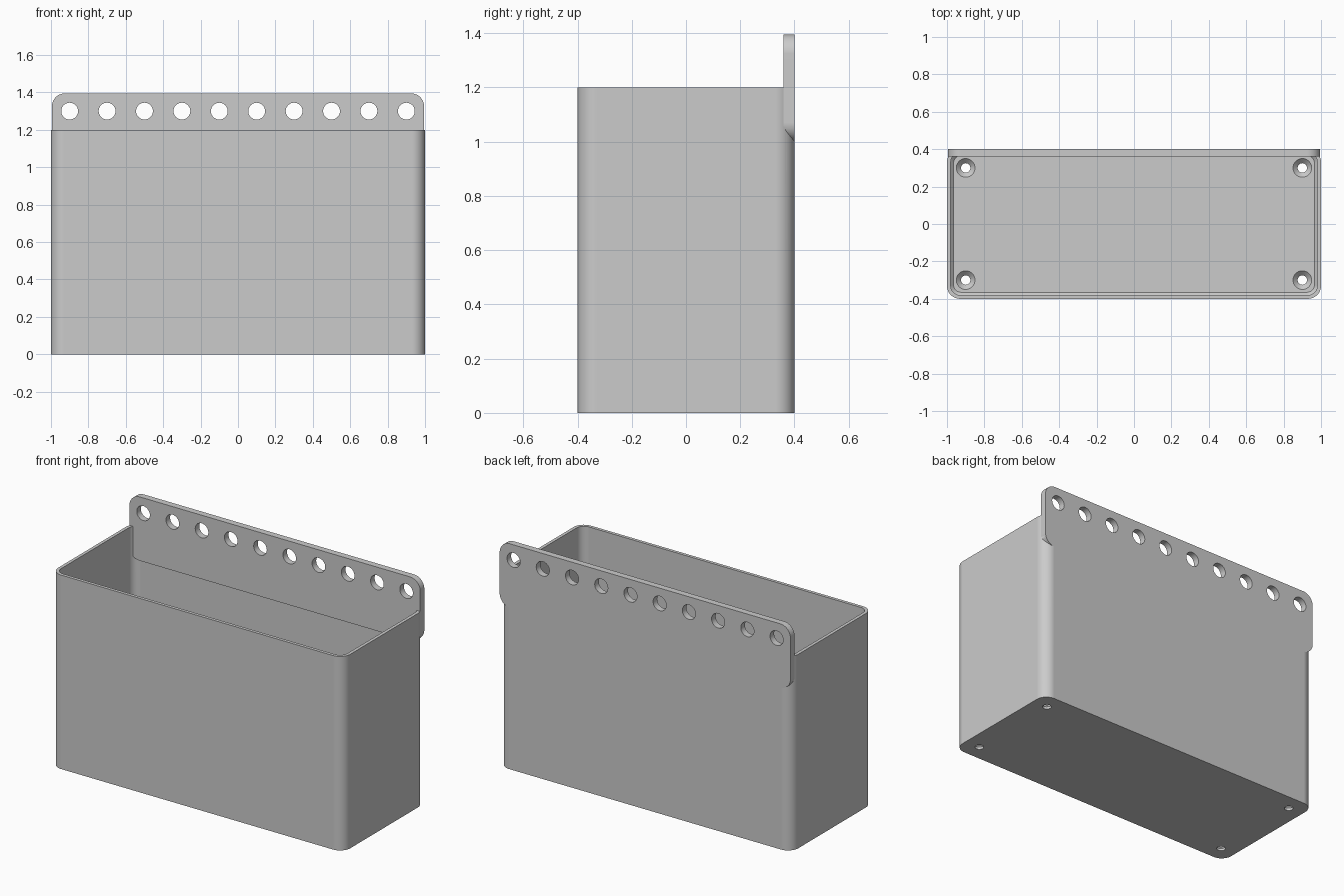
import bpy, bmesh
from math import cos, sin, pi
from mathutils import Matrix

if "Cube" in bpy.data.objects:
    bpy.data.objects.remove(bpy.data.objects["Cube"])

grey = bpy.data.materials.new("light grey")
grey.use_nodes = True
colour = (0.6, 0.6, 0.6, 1)
grey.diffuse_color = colour
grey.node_tree.nodes["Principled BSDF"].inputs["Base Color"].default_value = colour


def loft(name, levels, seg=12, matrix=Matrix()):
    """Solid through rounded rectangles given as (z, half x, half y, radius)."""
    bm = bmesh.new()
    rings = []
    for z, hx, hy, r in levels:
        ring = []
        for k, (sx, sy) in enumerate([(1, 1), (-1, 1), (-1, -1), (1, -1)]):
            for i in range(seg + 1):
                a = (k + i / seg) * pi / 2
                ring.append(bm.verts.new((sx * (hx - r) + r * cos(a),
                                          sy * (hy - r) + r * sin(a), z)))
        rings.append(ring)
    bm.faces.new(rings[0][::-1])
    bm.faces.new(rings[-1])
    for low, high in zip(rings, rings[1:]):
        for i in range(len(low)):
            j = (i + 1) % len(low)
            bm.faces.new((low[i], low[j], high[j], high[i]))
    bmesh.ops.remove_doubles(bm, verts=bm.verts, dist=1e-5)
    bmesh.ops.transform(bm, matrix=matrix, verts=bm.verts)
    bmesh.ops.recalc_face_normals(bm, faces=bm.faces)
    mesh = bpy.data.meshes.new(name)
    bm.to_mesh(mesh)
    bm.free()
    mesh.materials.append(grey)
    ob = bpy.data.objects.new(name, mesh)
    bpy.context.collection.objects.link(ob)
    return ob


def combine(target, tool, operation):
    """Apply a boolean and discard its tool."""
    tool.hide_render = True
    mod = target.modifiers.new("boolean", "BOOLEAN")
    mod.solver = "EXACT"
    mod.operation = operation
    mod.object = tool
    bpy.context.view_layer.objects.active = target
    bpy.ops.object.modifier_apply(modifier=mod.name)
    bpy.data.objects.remove(tool)


# Open bin with thin walls and a small bevel around the floor
floor = 0.04
bin_body = loft("bin", [(0, 1, 0.4, 0.07), (1.2, 1, 0.4, 0.07)])
cavity = loft("cavity", [(floor, 0.965, 0.365, 0.04),
                         (floor + 0.015, 0.98, 0.38, 0.05),
                         (1.3, 0.98, 0.38, 0.05)])
combine(bin_body, cavity, "DIFFERENCE")

# Rounded hanging plate along the back
upright = Matrix.Translation((0, 0.4, 1.1975)) @ Matrix.Rotation(pi / 2, 4, "X")
plate = loft("hanging_plate", [(0, 0.995, 0.1975, 0.07), (0.04, 0.995, 0.1975, 0.07)],
             matrix=upright)
combine(bin_body, plate, "UNION")

# Row of round holes through the plate
for i in range(10):
    place = Matrix.Translation((-0.9 + 0.2 * i, 0.38, 1.3)) @ Matrix.Rotation(pi / 2, 4, "X")
    hole = loft("plate_hole", [(z, 0.045, 0.045, 0.045) for z in (-0.1, 0.1)],
                seg=8, matrix=place)
    combine(bin_body, hole, "DIFFERENCE")

# Countersunk screw holes in the floor corners
for x in (-0.9, 0.9):
    for y in (-0.3, 0.3):
        profile = [(-0.05, 0.025), (floor - 0.025, 0.025), (floor, 0.05), (floor + 0.05, 0.05)]
        screw = loft("screw_hole", [(z, r, r, r) for z, r in profile],
                     seg=8, matrix=Matrix.Translation((x, y, 0)))
        combine(bin_body, screw, "DIFFERENCE")

# Smooth corners with flat walls
bpy.ops.object.select_all(action="DESELECT")
bin_body.select_set(True)
bpy.context.view_layer.objects.active = bin_body
bpy.ops.object.shade_smooth_by_angle(angle=pi / 6)
weighted = bin_body.modifiers.new("weighted normals", "WEIGHTED_NORMAL")
weighted.keep_sharp = True
